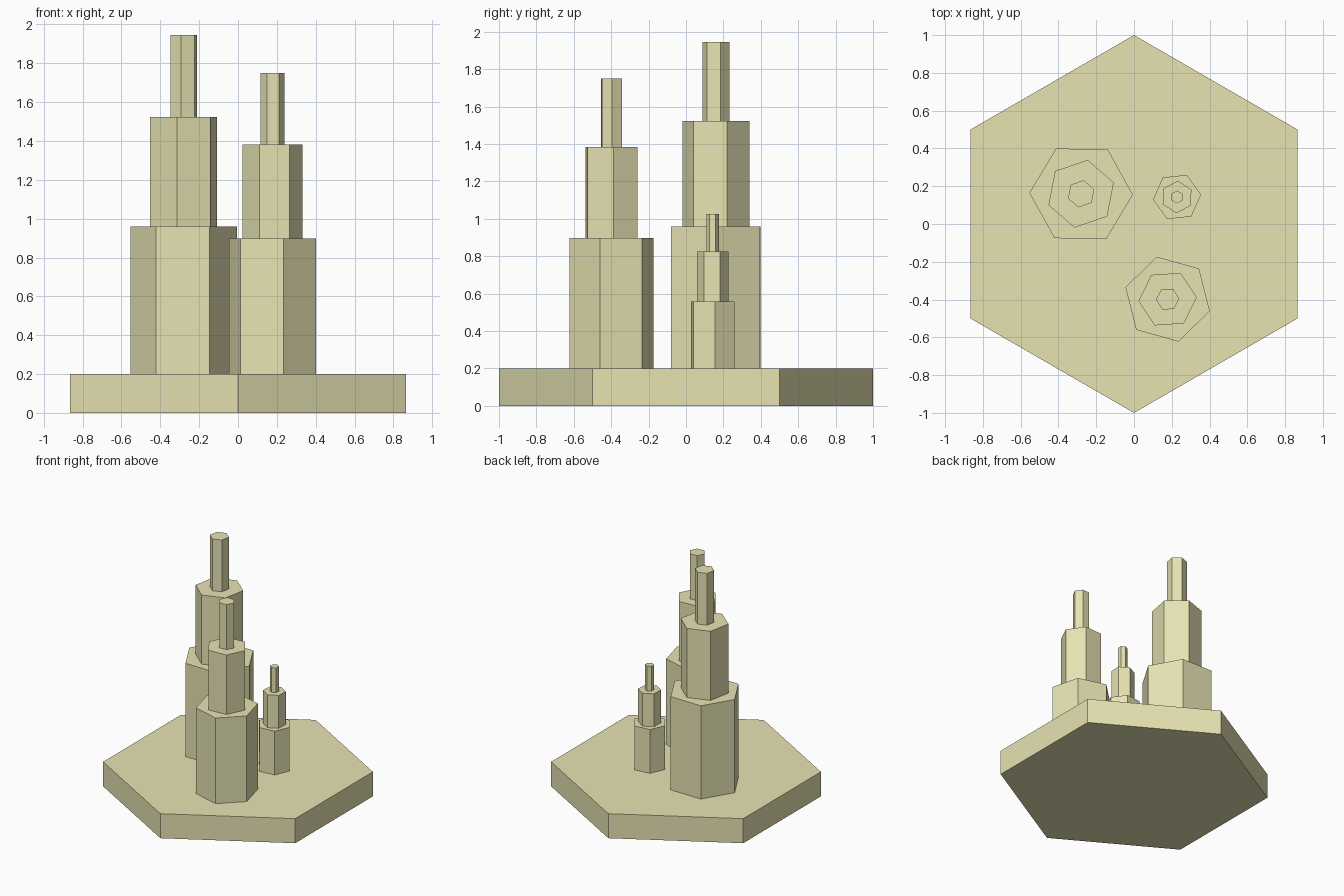
import bpy
from math import radians

if "Cube" in bpy.data.objects:
    bpy.data.objects.remove(bpy.data.objects["Cube"])

mat = bpy.data.materials.new("pale_khaki")
mat.diffuse_color = (0.8, 0.77, 0.45, 1)
mat.use_nodes = True
mat.node_tree.nodes["Principled BSDF"].inputs["Base Color"].default_value = mat.diffuse_color


def hex_prism(name, x, y, z0, z1, radius, angle):
    """Hexagonal prism; angle is the direction of one corner, from +x."""
    bpy.ops.mesh.primitive_cylinder_add(
        vertices=6, radius=radius, depth=z1 - z0,
        location=(x, y, (z0 + z1) / 2),
        rotation=(0, 0, radians(angle - 90)))
    ob = bpy.context.object
    ob.name = name
    ob.data.materials.append(mat)
    return ob


# Hexagonal base slab
hex_prism("base", 0, 0, 0, 0.2, 1.0, 90)

# Three stepped towers: centre, bottom radius, tier tops, tier corner angles
towers = {
    "tall_tower": (-0.28, 0.16, 0.274, (0.96, 1.523, 1.945), (-1, 19, 20)),
    "middle_tower": (0.178, -0.398, 0.232, (0.898, 1.383, 1.75), (44.3, 3.8, 3)),
    "short_tower": (0.228, 0.143, 0.128, (0.557, 0.825, 1.027), (6, 27, 28)),
}
tiers = (("lower", 1.0), ("middle", 0.667), ("spire", 0.267))

for name, (x, y, radius, tops, angles) in towers.items():
    z = 0.2
    for (tier, scale), top, angle in zip(tiers, tops, angles):
        hex_prism(f"{name}_{tier}", x, y, z, top, radius * scale, angle)
        z = top
